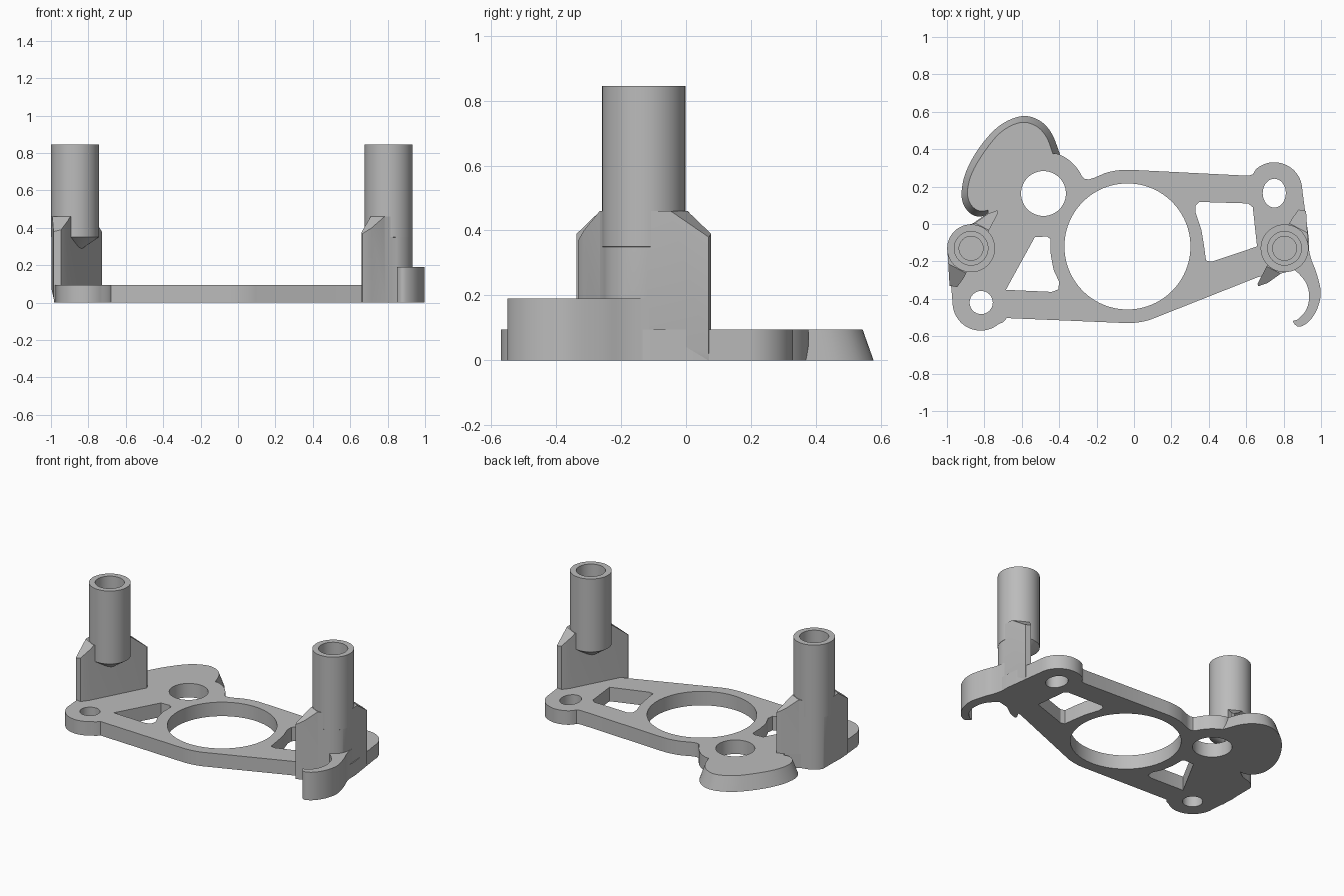
import bpy, bmesh, math
from mathutils import Vector

if "Cube" in bpy.data.objects:
    bpy.data.objects.remove(bpy.data.objects["Cube"])

grey = bpy.data.materials.new("plain_grey")
grey.diffuse_color = (0.5, 0.5, 0.5, 1)
grey.use_nodes = True
grey.node_tree.nodes["Principled BSDF"].inputs["Base Color"].default_value = grey.diffuse_color
PLATE = 0.095


def arc(cx, cy, r, a0, a1, n=16, ry=None):
    ry = ry or r
    return [(cx + r * math.cos(math.radians(a0 + (a1 - a0) * i / n)),
             cy + ry * math.sin(math.radians(a0 + (a1 - a0) * i / n))) for i in range(n + 1)]


def circle(cx, cy, r, n=48, ry=None):
    return arc(cx, cy, r, 0, 360, n, ry)[:-1]


def smooth(pts, n=5):
    # open curve running through the points
    v = [Vector(p) for p in pts]
    v = [2 * v[0] - v[1]] + v + [2 * v[-1] - v[-2]]
    out = []
    for a, b, c, d in zip(v, v[1:], v[2:], v[3:]):
        for i in range(n):
            t = i / n
            q = 0.5 * (2 * b + (c - a) * t + (2 * a - 5 * b + 4 * c - d) * t * t
                       + (3 * b - a - 3 * c + d) * t ** 3)
            out.append(tuple(q))
    return out + [tuple(v[-2])]


def finish(ob, angle=30):
    ob.data.materials.clear()
    ob.data.materials.append(grey)
    bpy.ops.object.select_all(action='DESELECT')
    ob.select_set(True)
    bpy.context.view_layer.objects.active = ob
    bpy.ops.object.shade_smooth_by_angle(angle=math.radians(angle))
    return ob


def from_bmesh(name, bm):
    bmesh.ops.recalc_face_normals(bm, faces=bm.faces)
    me = bpy.data.meshes.new(name)
    bm.to_mesh(me)
    bm.free()
    ob = bpy.data.objects.new(name, me)
    bpy.context.collection.objects.link(ob)
    return finish(ob)


def loft(bottom, top, z0, z1):
    # solid between two outlines with equal point counts
    bm = bmesh.new()
    lo = [bm.verts.new((x, y, z0)) for x, y in bottom]
    hi = [bm.verts.new((x, y, z1)) for x, y in top]
    bm.faces.new(lo[::-1])
    bm.faces.new(hi)
    for i in range(len(lo)):
        j = (i + 1) % len(lo)
        bm.faces.new((lo[i], lo[j], hi[j], hi[i]))
    return bm


def pierced_plate(name, loops, height):
    # first loop is the outline, the rest are openings
    cu = bpy.data.curves.new(name, 'CURVE')
    cu.dimensions = '2D'
    cu.fill_mode = 'BOTH'
    cu.extrude = height / 2
    for pts in loops:
        sp = cu.splines.new('POLY')
        sp.points.add(len(pts) - 1)
        for p, (x, y) in zip(sp.points, pts):
            p.co = (x, y, 0, 1)
        sp.use_cyclic_u = True
    tmp = bpy.data.objects.new(name + "_curve", cu)
    bpy.context.collection.objects.link(tmp)
    me = bpy.data.meshes.new_from_object(tmp.evaluated_get(bpy.context.evaluated_depsgraph_get()))
    bpy.data.objects.remove(tmp)
    bm = bmesh.new()
    bm.from_mesh(me)
    bpy.data.meshes.remove(me)
    bmesh.ops.remove_doubles(bm, verts=bm.verts, dist=0.0005)
    bmesh.ops.translate(bm, verts=bm.verts, vec=(0, 0, height / 2))
    return from_bmesh(name, bm)


# Base plate with bearing opening, screw holes and two lightening windows
outline = (arc(-0.484, 0.163, 0.225, 72, 25, 10)
           + [(-0.265, 0.242), (-0.243, 0.238), (-0.21, 0.248)]
           + arc(-0.035, -0.12, 0.41, 107, 87, 10)
           + [(0.61, 0.258), (0.635, 0.265), (0.65, 0.29)]
           + arc(0.75, 0.18, 0.15, 125, 0, 20)
           + [(0.935, -0.08), (0.935, -0.16), (0.88, -0.23), (0.66, -0.285)]
           + arc(-0.035, -0.12, 0.41, -72, -95, 10)
           + [(-0.68, -0.503), (-0.70, -0.525)]
           + arc(-0.82, -0.42, 0.15, -50, -180, 20)
           + [(-0.985, -0.25), (-0.975, -0.08), (-0.88, -0.01), (-0.78, 0.06),
              (-0.80, 0.2), (-0.70, 0.38), (-0.5, 0.37)])
left_window = [(-0.53, -0.07), (-0.465, -0.067), (-0.447, -0.08), (-0.445, -0.165),
               (-0.43, -0.245), (-0.40, -0.31), (-0.405, -0.35), (-0.44, -0.363), (-0.685, -0.352)]
right_window = [(0.33, 0.10), (0.35, 0.118), (0.61, 0.11), (0.635, 0.09), (0.658, -0.12),
                (0.415, -0.202), (0.385, -0.195), (0.375, -0.12), (0.36, -0.03), (0.33, 0.06)]
pierced_plate("base_plate", [outline, circle(-0.035, -0.12, 0.337, 96),
                             circle(-0.484, 0.163, 0.12),
                             circle(0.75, 0.165, 0.062, 32, 0.077),
                             circle(-0.817, -0.42, 0.062, 32), left_window, right_window], PLATE)

# Rounded rear lobe with a sloping rim
rim = smooth([(-0.393, 0.366), (-0.44, 0.484), (-0.505, 0.553), (-0.60, 0.577), (-0.72, 0.525),
              (-0.826, 0.41), (-0.90, 0.275), (-0.922, 0.158), (-0.90, 0.083), (-0.847, 0.042),
              (-0.78, 0.048), (-0.73, 0.065)])
inner = [(-0.66, 0.15), (-0.62, 0.27), (-0.5, 0.31)]
centre = Vector((-0.66, 0.28))
rim_top = []
for p in rim:
    away = Vector(p) - centre
    rim_top.append(tuple(centre + away * (1 - 0.035 / away.length)))
from_bmesh("rear_lobe", loft(rim + inner, rim_top + inner, 0, PLATE))

# Curved hook at the front right
hook = smooth([(0.925, -0.08), (0.945, -0.18), (0.975, -0.26), (0.998, -0.36), (0.985, -0.44),
               (0.95, -0.505), (0.91, -0.54), (0.875, -0.548), (0.85, -0.52), (0.878, -0.508),
               (0.92, -0.46), (0.937, -0.39), (0.922, -0.32), (0.885, -0.27), (0.85, -0.24)])
from_bmesh("hook", loft(hook, hook, 0, 0.19))

# Pillars: a buttress wall with sloped shoulders carrying a hollow post
wall = ([(0.145, 0.19), (0.14, 0.203), (0.09, 0.185), (0.02, 0.135)]
        + arc(0, 0, 0.127, 110, 185, 12)
        + [(-0.115, -0.20), (-0.075, -0.207), (-0.04, -0.16)])
along = Vector((0.467, 0.884, 0))


def buttress(name, place, flip):
    bm = loft(wall, wall, 0, 0.46)
    cuts = [(along * s * 0.13 + Vector((0, 0, 0.46)), along * s * 0.08 + Vector((0, 0, 0.1)))
            for s in (1, -1)]
    cuts.append((Vector((-0.13, 0, 0.09)), Vector((-0.09, 0, -0.02))))
    for co, no in cuts:
        bmesh.ops.bisect_plane(bm, geom=bm.verts[:] + bm.edges[:] + bm.faces[:],
                               plane_co=co, plane_no=no, clear_outer=True)
        bmesh.ops.holes_fill(bm, edges=[e for e in bm.edges if e.is_boundary])
    ob = from_bmesh(name, bm)
    ob.location, ob.rotation_euler.z = place, flip


def post(name, place, flip, seg=48):
    # turned profile: conical foot, outer wall, stepped blind bore
    profile = [(0.04, 0.29), (0.128, 0.35), (0.128, 0.845), (0.09, 0.845),
               (0.09, 0.52), (0.064, 0.52), (0.064, 0.47)]
    bm = bmesh.new()
    rings = [[bm.verts.new((x, y, z)) for x, y in circle(0, 0, r, seg)] for r, z in profile]
    for a, b in zip(rings, rings[1:]):
        for i in range(seg):
            j = (i + 1) % seg
            bm.faces.new((a[i], a[j], b[j], b[i]))
    bm.faces.new(rings[0][::-1])
    bm.faces.new(rings[-1])
    ob = from_bmesh(name, bm)
    ob.location, ob.rotation_euler.z = place, flip


for side, x, flip in (("left", -0.871, 0), ("right", 0.805, math.pi)):
    buttress(side + "_buttress", (x, -0.13, 0), flip)
    post(side + "_post", (x, -0.13, 0), flip)
